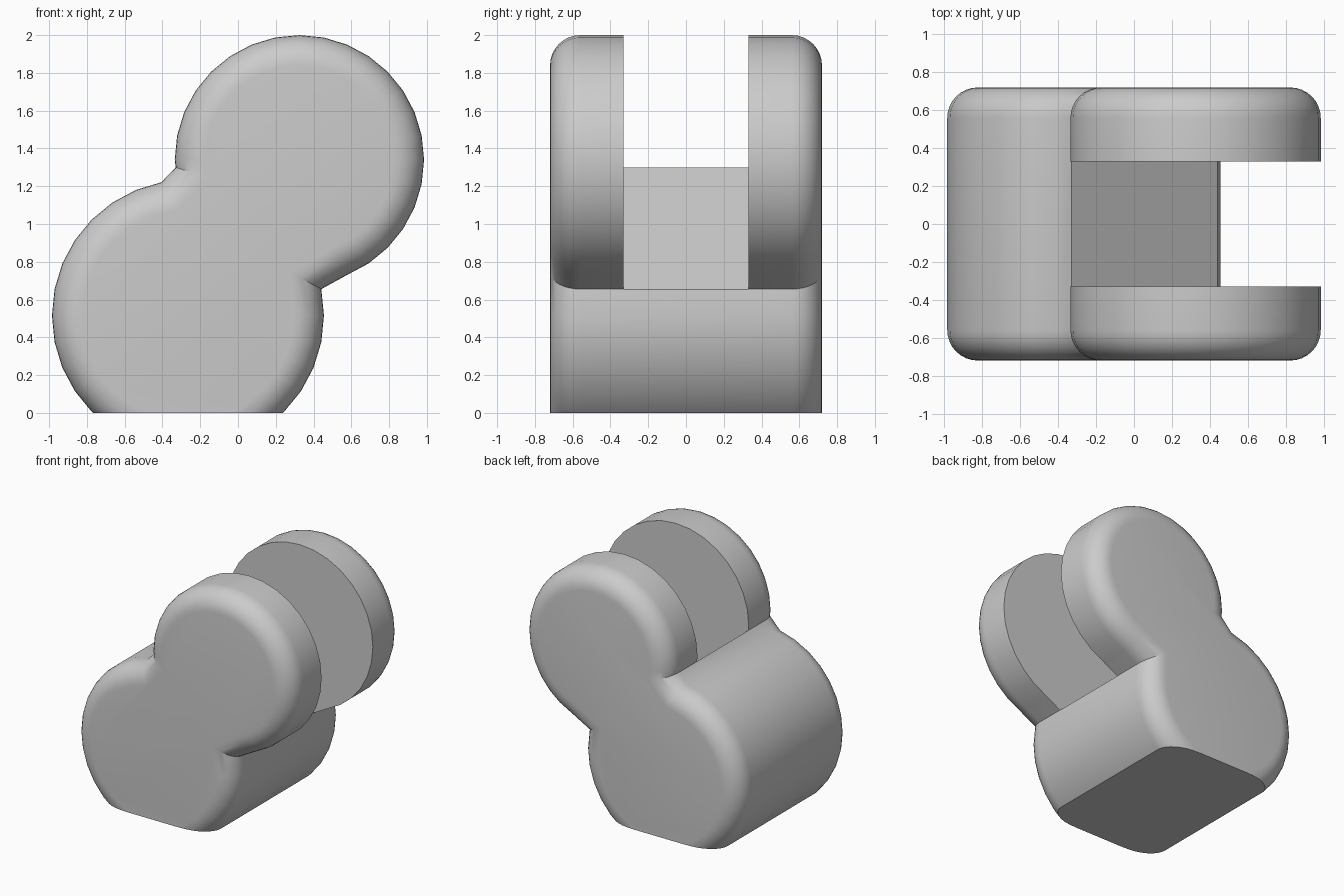
import bpy
import bmesh
from math import radians, cos, sin, atan2
from mathutils import Vector, Matrix

cube = bpy.data.objects.get("Cube")
if cube:
    bpy.data.objects.remove(cube, do_unlink=True)

HALF_DEPTH, ROUNDING, SLOT_HALF = 0.72, 0.16, 0.33
STEP = 11.25  # lobes have 32 sides

grey = bpy.data.materials.new("plain grey")
grey.use_nodes = True
grey.diffuse_color = (0.6, 0.6, 0.6, 1)
grey.node_tree.nodes["Principled BSDF"].inputs["Base Color"].default_value = (0.6, 0.6, 0.6, 1)


def arc(cx, cz, r, start, count):
    angles = [radians(start + STEP * i) for i in range(count + 1)]
    return [(cx + r * cos(a), cz + r * sin(a)) for a in angles]


def add_object(name, bm):
    mesh = bpy.data.meshes.new(name)
    bm.to_mesh(mesh)
    bm.free()
    mesh.materials.append(grey)
    obj = bpy.data.objects.new(name, mesh)
    bpy.context.collection.objects.link(obj)
    return obj


# Two-lobed outline: large lower lobe, smaller upper lobe, joined at a neck
neck_left, neck_right = (-0.33, 1.3), (0.44, 0.655)
outline = arc(-0.265, 0.515, 0.72, 101.25, 24)
outline += arc(0.325, 1.34, 0.66, -67.5, 22) + [neck_left]

# Extrude the outline through the depth
bm = bmesh.new()
front = bm.faces.new([bm.verts.new((x, -HALF_DEPTH, z)) for x, z in outline])
ext = bmesh.ops.extrude_face_region(bm, geom=[front], use_keep_orig=True)
moved = [g for g in ext["geom"] if isinstance(g, bmesh.types.BMVert)]
bmesh.ops.translate(bm, verts=moved, vec=(0, 2 * HALF_DEPTH, 0))
bmesh.ops.recalc_face_normals(bm, faces=bm.faces)

# Round both end rims, then slice the base flat
rims = [e for e in bm.edges if abs(e.verts[0].co.y - e.verts[1].co.y) < 0.01]
bmesh.ops.bevel(bm, geom=rims, offset=ROUNDING, segments=8, profile=0.5,
                affect='EDGES', clamp_overlap=False)
cut = bmesh.ops.bisect_plane(bm, geom=bm.verts[:] + bm.edges[:] + bm.faces[:],
                             plane_co=(0, 0, 0), plane_no=(0, 0, 1), clear_inner=True)
bmesh.ops.holes_fill(bm, edges=[e for e in bm.edges if e.is_boundary], sides=0)
bmesh.ops.recalc_face_normals(bm, faces=bm.faces)
body = add_object("forked_body", bm)

# Slot cutter: a block standing on the sloping neck line
a, b = Vector((neck_left[0], 0, neck_left[1])), Vector((neck_right[0], 0, neck_right[1]))
slope = atan2(a.z - b.z, b.x - a.x)
bm = bmesh.new()
bmesh.ops.create_cube(bm, size=1)
bmesh.ops.translate(bm, verts=bm.verts, vec=(0, 0, 0.5))
bmesh.ops.scale(bm, verts=bm.verts, vec=(3, 2 * SLOT_HALF, 2))
bmesh.ops.transform(bm, verts=bm.verts,
                    matrix=Matrix.Translation((a + b) / 2) @ Matrix.Rotation(slope, 4, 'Y'))
cutter = add_object("slot_cutter", bm)
cutter.hide_render = True

bpy.ops.object.select_all(action='DESELECT')
bpy.context.view_layer.objects.active = body
body.select_set(True)
slot = body.modifiers.new("slot", 'BOOLEAN')
slot.operation = 'DIFFERENCE'
slot.solver = 'EXACT'
slot.object = cutter
bpy.ops.object.modifier_apply(modifier=slot.name)
bpy.data.objects.remove(cutter, do_unlink=True)

bpy.ops.object.shade_smooth_by_angle(angle=radians(30))
